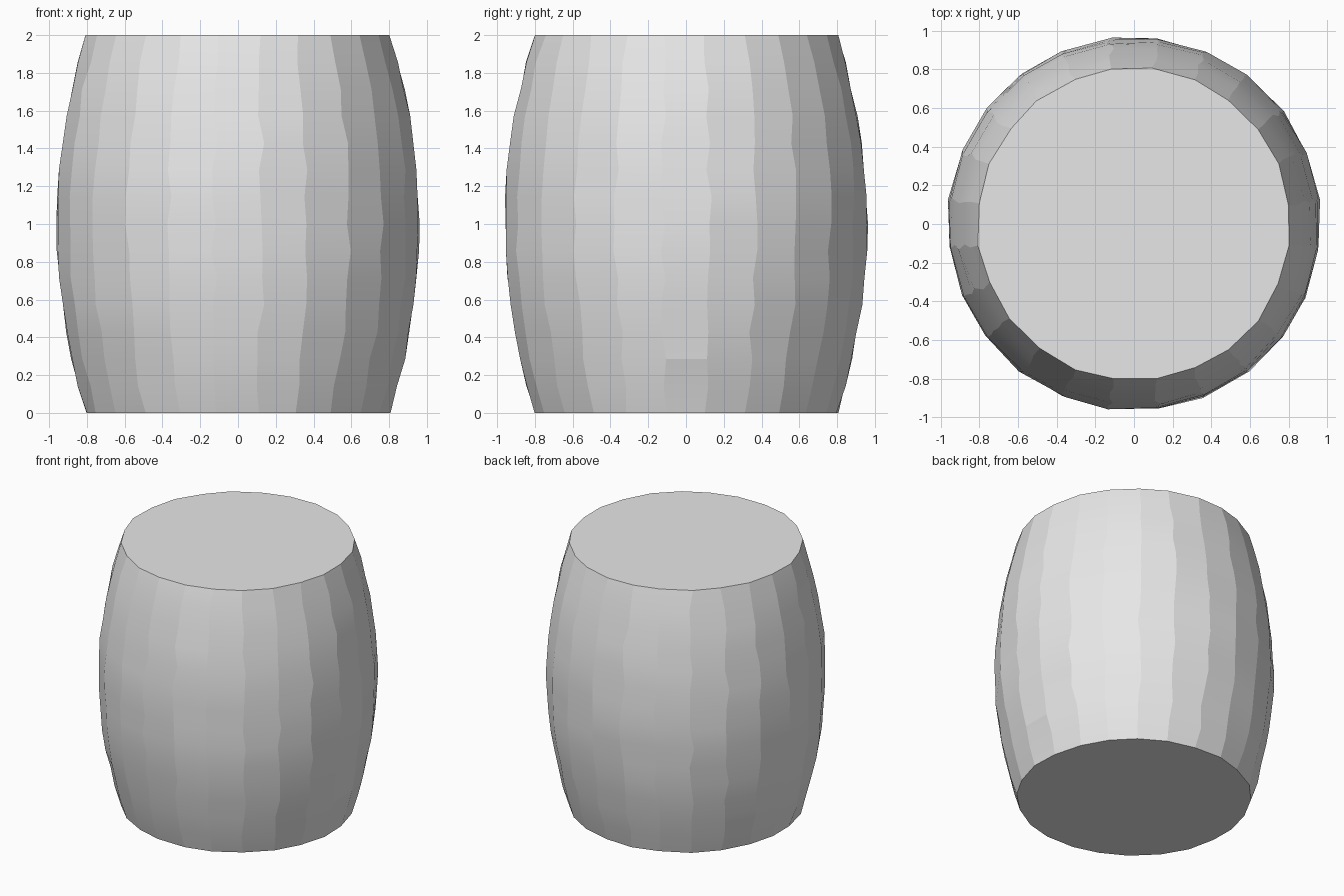
import bpy
import bmesh
import math
import random

cube = bpy.data.objects.get("Cube")
if cube:
    bpy.data.objects.remove(cube, do_unlink=True)

random.seed(7)
STAVES, RINGS = 24, 14
HEIGHT, BELLY, TAPER = 2.0, 0.965, 0.155

grey = bpy.data.materials.new("plain grey")
grey.use_nodes = True
grey.diffuse_color = (0.8, 0.8, 0.8, 1)
grey.node_tree.nodes["Principled BSDF"].inputs["Base Color"].default_value = grey.diffuse_color


def ring_radius(t):
    """Bulging barrel profile, t from -1 at the base to 1 at the top."""
    return BELLY - TAPER * t * t


bm = bmesh.new()

# Rings of slightly uneven, hand-hewn stave joints
rings = []
for r in range(RINGS + 1):
    t = 2 * r / RINGS - 1
    ring = []
    for s in range(STAVES):
        angle = math.tau * (s + 0.5) / STAVES + random.uniform(-0.018, 0.018)
        radius = ring_radius(t) + random.uniform(-0.006, 0.006)
        ring.append(bm.verts.new((radius * math.cos(angle),
                                  radius * math.sin(angle),
                                  HEIGHT * r / RINGS)))
    rings.append(ring)

# Stave faces
for low, high in zip(rings, rings[1:]):
    for s in range(STAVES):
        n = (s + 1) % STAVES
        bm.faces.new((low[s], low[n], high[n], high[s]))

# Flat base and lid
bm.faces.new(list(reversed(rings[0])))
bm.faces.new(rings[-1])

mesh = bpy.data.meshes.new("barrel")
bm.to_mesh(mesh)
bm.free()
mesh.materials.append(grey)
barrel = bpy.data.objects.new("barrel", mesh)
bpy.context.collection.objects.link(barrel)

# Smooth along each stave, sharp between staves and at the rims
bpy.ops.object.select_all(action="DESELECT")
barrel.select_set(True)
bpy.context.view_layer.objects.active = barrel
bpy.ops.object.shade_smooth_by_angle(angle=math.radians(9))
